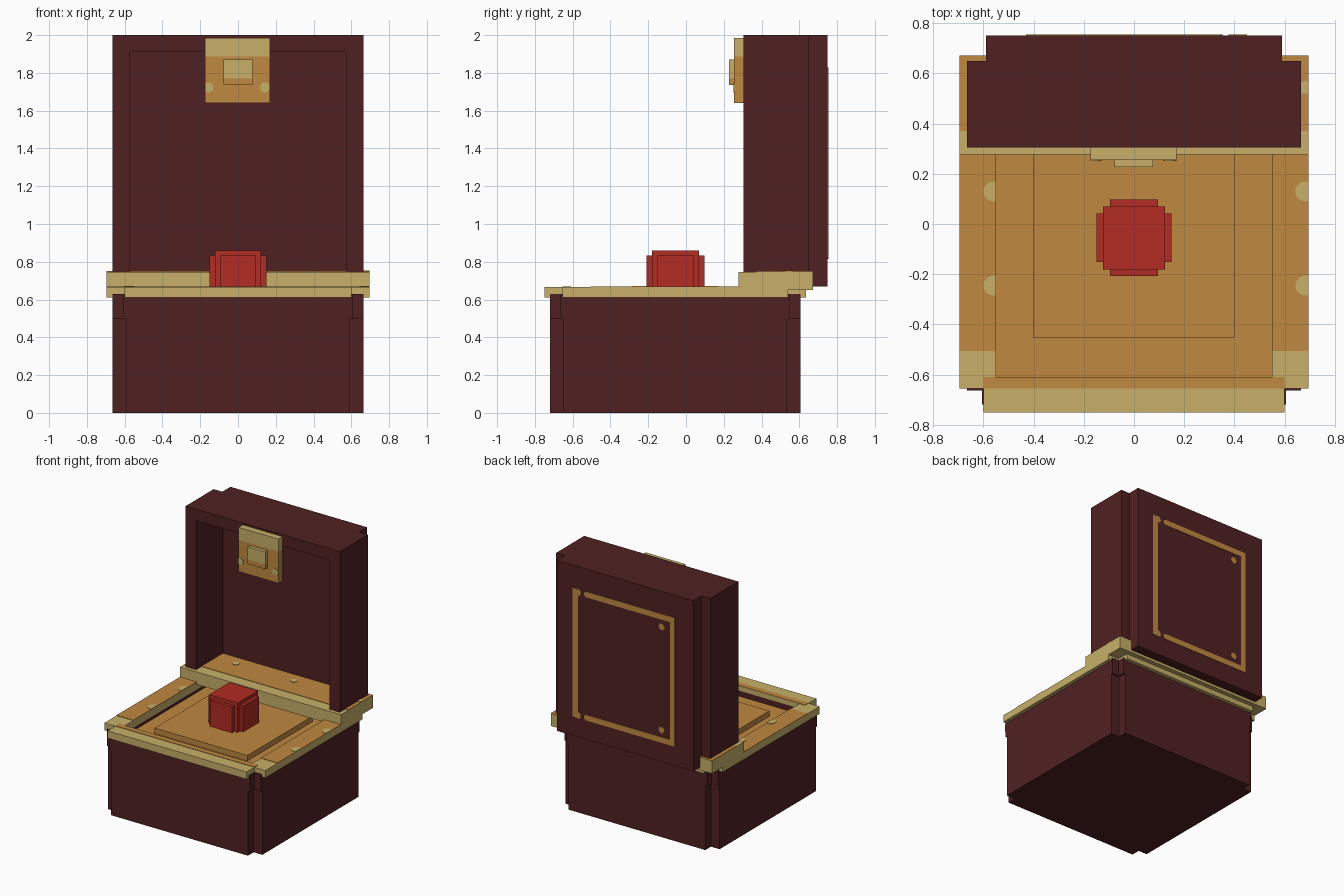
import bpy, bmesh, math

cube = bpy.data.objects.get("Cube")
if cube:
    bpy.data.objects.remove(cube, do_unlink=True)


def material(name, rgb):
    m = bpy.data.materials.new(name)
    m.use_nodes = True
    m.diffuse_color = (*rgb, 1)
    m.node_tree.nodes["Principled BSDF"].inputs["Base Color"].default_value = (*rgb, 1)
    return m


MAROON = material("dark maroon", (.081, .0152, .0165))
BRONZE = material("orange bronze", (.527, .25, .051))
BRASS = material("pale brass", (.578, .434, .144))
RED = material("bright red", (.445, .025, .0176))


def prism(name, points, low, high, mat, upright=False):
    """Extrude a flat outline along z, or along y when upright."""
    bm = bmesh.new()
    place = (lambda u, v: (u, low, v)) if upright else (lambda u, v: (u, v, low))
    face = bm.faces.new([bm.verts.new(place(u, v)) for u, v in points])
    out = bmesh.ops.extrude_face_region(bm, geom=[face])
    moved = [g for g in out["geom"] if isinstance(g, bmesh.types.BMVert)]
    d = high - low
    bmesh.ops.translate(bm, verts=moved, vec=(0, d, 0) if upright else (0, 0, d))
    bmesh.ops.recalc_face_normals(bm, faces=bm.faces)
    mesh = bpy.data.meshes.new(name)
    bm.to_mesh(mesh)
    bm.free()
    mesh.materials.append(mat)
    obj = bpy.data.objects.new(name, mesh)
    bpy.context.collection.objects.link(obj)
    return obj


def box(name, x, y, z, mat):
    pts = [(x[0], y[0]), (x[1], y[0]), (x[1], y[1]), (x[0], y[1])]
    return prism(name, pts, z[0], z[1], mat)


def dot(name, u, v, r, low, high, mat, span=(-1, 1), upright=False):
    """Thin round stud, cut off where it meets an edge."""
    pts = []
    for i in range(16):
        a = math.tau * i / 16
        p = (min(max(u + r * math.cos(a), span[0]), span[1]), v + r * math.sin(a))
        pts.append(p)
    return prism(name, pts, low, high, mat, upright)


def notched(xo, xi, y0, y0i, y1i, y1):
    """Half outline with stepped corners, mirrored to both sides."""
    right = [(xi, y0), (xi, y0i), (xo, y0i), (xo, y1i), (xi, y1i), (xi, y1)]
    return right + [(-x, y) for x, y in reversed(right)]


def hollow(obj, x, y, z):
    cutter = box("cutter", x, y, z, MAROON)
    cutter.hide_render = True
    mod = obj.modifiers.new("hollow", "BOOLEAN")
    mod.operation, mod.object, mod.solver = "DIFFERENCE", cutter, "EXACT"
    graph = bpy.context.evaluated_depsgraph_get()
    mesh = bpy.data.meshes.new_from_object(obj.evaluated_get(graph))
    obj.modifiers.clear()
    obj.data = mesh
    bpy.data.objects.remove(cutter, do_unlink=True)


# Base with stepped corners, slightly fuller under the rim
prism("base_body", notched(.665, .59, -.72, -.65, .535, .605), 0, .5, MAROON)
collar = prism("base_collar", notched(.665, .606, -.72, -.664, .549, .605), .5, .63, MAROON)
hollow(collar, (-.55, .55), (-.61, .5), (.58, .7))
box("inner_floor", (-.55, .55), (-.61, .5), (.578, .587), BRONZE)
box("display_plate", (-.4, .4), (-.455, .345), (.585, .63), BRONZE)

# Rim rails
RIM = (.61, .667)
box("front_rail", (-.6, .6), (-.75, -.61), RIM, BRASS)
box("front_rail_inlay", (-.6, .6), (-.655, -.61), (.666, .67), BRONZE)
box("back_rail", (-.6, .6), (.5, .635), (.61, .655), BRASS)
for side, s in (("right", -1), ("left", 1)):
    outer = [(s * .55, -.61), (s * .6, -.61), (s * .6, -.655),
             (s * .695, -.655), (s * .695, .54), (s * .55, .54)]
    prism(side + "_rail", outer, RIM[0], RIM[1], BRASS)
    x = sorted((s * .55, s * .695))
    box(side + "_rail_inlay", x, (-.505, .29), (.666, .67), BRONZE)
    for y in (-.245, .13):
        dot(side + "_rail_stud", -.56 if s < 0 else .682, y, .04, .668, .673, BRASS, x)

# Hinge bar under the lid
box("hinge_bar", (-.695, .695), (.277, .672), (.65, .747), BRASS)
box("hinge_bar_inlay", (-.695, .695), (.37, .672), (.746, .75), BRONZE)
for x in (-.4, .1, .68):
    dot("hinge_bar_stud", x, .545, .026, .748, .754, BRASS, (-.695, .695))

# Open lid standing upright, hollow towards the front
half = [(.665, .305), (.665, .65), (.59, .65), (.59, .75)]
lid = prism("lid", half + [(-x, y) for x, y in reversed(half)], .67, 2, MAROON)
hollow(lid, (-.575, .575), (.2, .635), (.735, 1.91))

# Painted frame on the back of the lid
Y0, Y1 = .749, .754


def strip(name, x0, x1, z0, z1):
    prism(name, [(x0, z0), (x1, z0), (x1, z1), (x0, z1)], Y0, Y1, BRONZE, True)


strip("frame_left", .405, .45, .82, 1.825)
strip("frame_right", -.43, -.388, .82, 1.825)
for z in (.842, 1.803):
    strip("frame_cross", -.39, .33, z - .022, z + .022)
    dot("frame_end", .33, z, .022, Y0, Y1, BRONZE, upright=True)
    dot("frame_corner", .403, z, .026, Y0, Y1, BRONZE, upright=True)
for z in (.92, 1.725):
    dot("frame_stud", -.317, z, .025, Y0, Y1, BRONZE, upright=True)

# Clasp plate and button, brass above and bronze below
PLATE = (-.174, .17)
box("clasp_lower", PLATE, (.255, .305), (1.64, 1.887), BRONZE)
box("clasp_upper", PLATE, (.255, .305), (1.887, 1.985), BRASS)
box("button_lower", (-.078, .076), (.228, .255), (1.735, 1.77), BRONZE)
box("button_upper", (-.078, .076), (.228, .255), (1.77, 1.87), BRASS)
for x in (-.157, .142):
    dot("clasp_stud", x, 1.723, .027, .251, .256, BRASS, PLATE, True)

# Red block with raised sides
box("jewel_core", (-.123, .123), (-.181, .07), (.63, .86), RED)
box("jewel_sides", (-.15, .15), (-.151, .042), (.63, .832), RED)
box("jewel_front_back", (-.095, .095), (-.208, .098), (.63, .832), RED)
